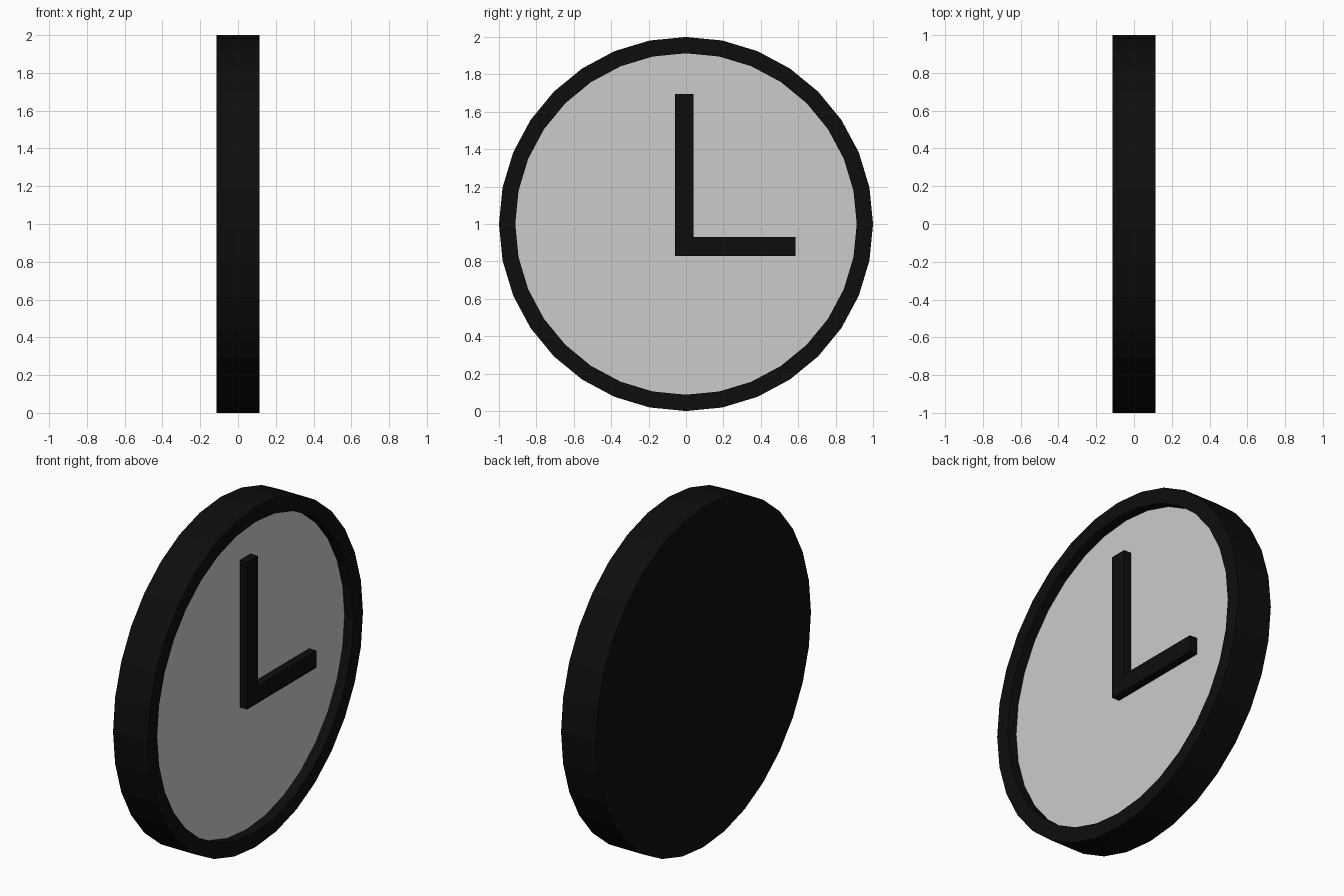
import bpy, bmesh
from math import cos, sin, tau

if "Cube" in bpy.data.objects:
    bpy.data.objects.remove(bpy.data.objects["Cube"])

SIDES, R_OUT, R_IN = 32, 1.0, 0.913
X_BACK, X_FRONT, X_DIAL, X_HAND = -0.113, 0.113, 0.054, 0.102

black = bpy.data.materials.new("black")
black.diffuse_color = (0.004, 0.004, 0.004, 1)
black.use_nodes = True
black.node_tree.nodes["Principled BSDF"].inputs["Base Color"].default_value = black.diffuse_color


def finish(name, bm, mat=None):
    me = bpy.data.meshes.new(name)
    bm.to_mesh(me)
    bm.free()
    if mat:
        me.materials.append(mat)
    ob = bpy.data.objects.new(name, me)
    bpy.context.collection.objects.link(ob)
    return ob


def ring(bm, x, r):
    return [bm.verts.new((x, r * cos(tau * i / SIDES), 1 + r * sin(tau * i / SIDES)))
            for i in range(SIDES)]


def bar(name, y0, y1, z0, z1):
    bm = bmesh.new()
    bmesh.ops.create_cube(bm, size=1)
    for v in bm.verts:
        v.co.x = X_HAND if v.co.x > 0 else X_DIAL
        v.co.y = y1 if v.co.y > 0 else y0
        v.co.z = z1 if v.co.z > 0 else z0
    return finish(name, bm, black)


# case: closed back, outer wall, front lip and recessed inner wall
bm = bmesh.new()
loops = [ring(bm, x, r) for x, r in
         ((X_BACK, R_OUT), (X_FRONT, R_OUT), (X_FRONT, R_IN), (X_DIAL, R_IN))]
bm.faces.new(loops[0][::-1])
for a, b in zip(loops, loops[1:]):
    for i in range(SIDES):
        j = (i + 1) % SIDES
        bm.faces.new((a[i], a[j], b[j], b[i]))
finish("clock_case", bm, black)

# dial: grey disc closing the recess
bm = bmesh.new()
bm.faces.new(ring(bm, X_DIAL, R_IN))
finish("dial", bm)

# hands
bar("minute_hand", -0.06, 0.04, 0.83, 1.695)
bar("hour_hand", 0.04, 0.585, 0.83, 0.93)
